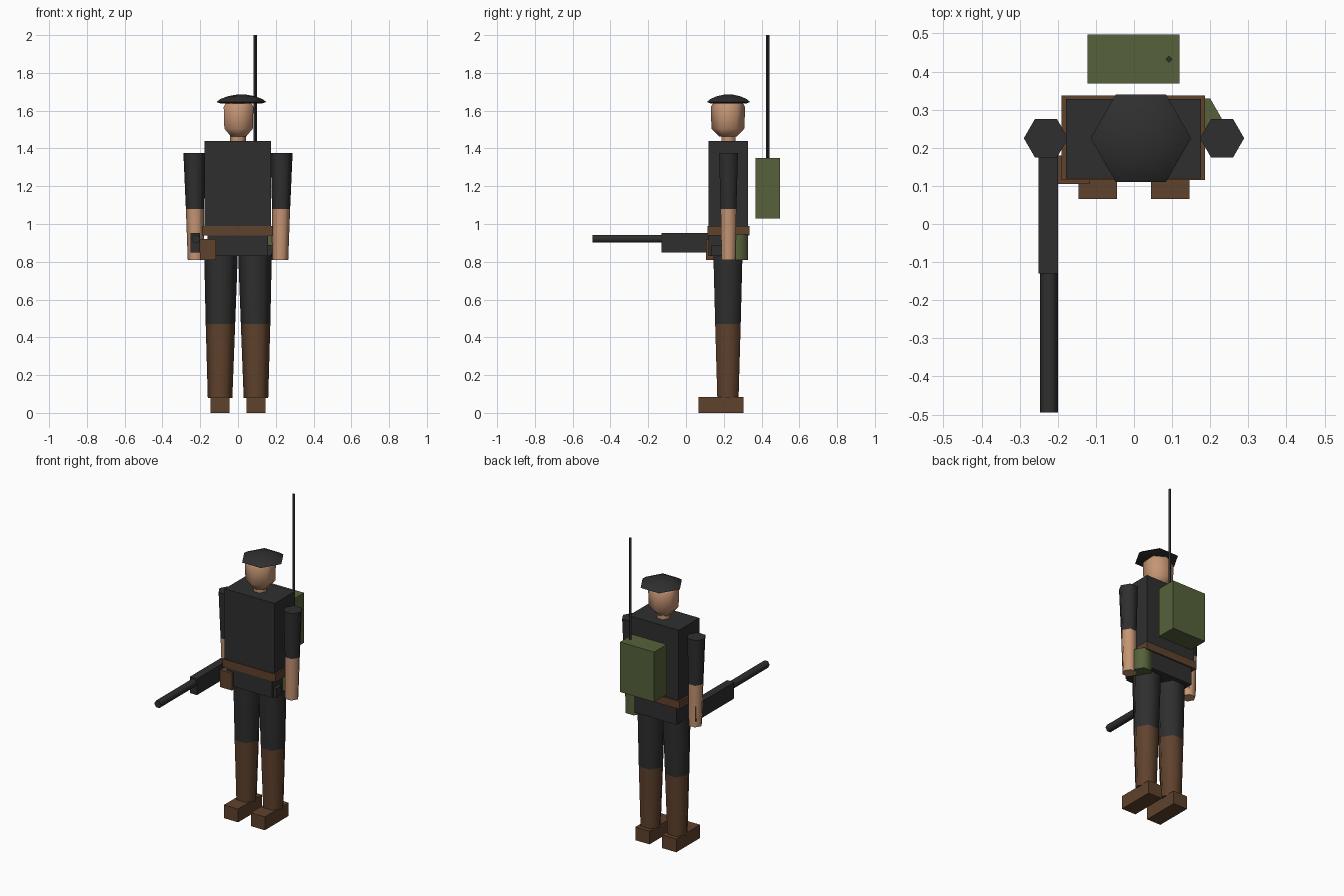
import bpy, bmesh, math
from mathutils import Vector

cube = bpy.data.objects.get("Cube")
if cube:
    bpy.data.objects.remove(cube, do_unlink=True)


def material(name, rgb):
    m = bpy.data.materials.new(name)
    m.use_nodes = True
    m.diffuse_color = (*rgb, 1)
    m.node_tree.nodes["Principled BSDF"].inputs["Base Color"].default_value = (*rgb, 1)
    return m


DARK = material("charcoal cloth", (0.028, 0.028, 0.028))
BROWN = material("brown leather", (0.115, 0.054, 0.026))
GREEN = material("olive green", (0.092, 0.12, 0.042))
SKIN = material("skin", (0.56, 0.30, 0.175))


def finish(name, bm, mats):
    bmesh.ops.recalc_face_normals(bm, faces=bm.faces)
    mesh = bpy.data.meshes.new(name)
    bm.to_mesh(mesh)
    bm.free()
    for m in mats:
        mesh.materials.append(m)
    obj = bpy.data.objects.new(name, mesh)
    bpy.context.collection.objects.link(obj)
    return obj


def box(name, mat, x, y, z):
    """Box from its (low, high) extent on each axis."""
    bm = bmesh.new()
    bmesh.ops.create_cube(bm, size=1)
    for v in bm.verts:
        v.co = Vector([(a + b) / 2 + c * (b - a) for (a, b), c in zip((x, y, z), v.co)])
    return finish(name, bm, [mat])


def tube(name, mats, rings, sides=6, turn=0.0, along_y=False):
    """Capped loft through (x, y, z, radius) rings; each band takes the next material."""
    bm = bmesh.new()
    loops = []
    for x, y, z, r in rings:
        loop = []
        for i in range(sides):
            a = turn + math.tau * i / sides
            u, w = r * math.cos(a), r * math.sin(a)
            loop.append(bm.verts.new((x + u, y, z + w) if along_y else (x + u, y + w, z)))
        loops.append(loop)
    last = len(mats) - 1
    bm.faces.new(loops[0][::-1])
    bm.faces.new(loops[-1]).material_index = last
    for k, (low, high) in enumerate(zip(loops, loops[1:])):
        for i in range(sides):
            j = (i + 1) % sides
            f = bm.faces.new((low[i], low[j], high[j], high[i]))
            f.material_index = min(k, last)
    obj = finish(name, bm, mats)
    bpy.ops.object.select_all(action="DESELECT")
    obj.select_set(True)
    bpy.context.view_layer.objects.active = obj
    bpy.ops.object.shade_smooth_by_angle(angle=math.radians(65))
    return obj


MID = 0.225  # depth of the body's centre line

# Limbs, one set per side
for side, s in (("left", 1), ("right", -1)):
    box(side + "_shoe", BROWN, (s * 0.095 - 0.05, s * 0.095 + 0.05), (0.065, 0.305), (0, 0.085))
    tube(side + "_leg", [BROWN, DARK],
         [(s * 0.095, MID - 0.003, 0.08, 0.065),
          (s * 0.093, MID - 0.003, 0.47, 0.078),
          (s * 0.09, MID - 0.003, 0.84, 0.089)])
    tube(side + "_arm", [SKIN, DARK],
         [(s * 0.224, MID, 0.81, 0.042),
          (s * 0.228, MID, 1.08, 0.048),
          (s * 0.231, MID, 1.375, 0.058)])

# Torso and belt
box("jacket", DARK, (-0.178, 0.176), (0.12, 0.328), (0.97, 1.44))
box("jacket_skirt", DARK, (-0.162, 0.158), (0.12, 0.328), (0.83, 0.96))
box("belt", BROWN, (-0.19, 0.186), (0.115, 0.337), (0.94, 0.99))

# Belt equipment
box("pouch", BROWN, (-0.2, -0.117), (0.105, 0.18), (0.81, 0.92))
box("holster", DARK, (0.14, 0.178), (0.135, 0.19), (0.83, 0.89))
tube("canteen", [GREEN], [(0.17, 0.277, 0.81, 0.06), (0.17, 0.277, 0.945, 0.06)])

# Neck, head and cap
tube("neck", [SKIN], [(0, MID, 1.43, 0.043), (0, MID, 1.5, 0.043)])
tube("head", [SKIN],
     [(0.003, MID - 0.003, 1.462, 0.045), (0.003, MID - 0.003, 1.505, 0.087),
      (0.003, MID - 0.003, 1.62, 0.091), (0.003, MID - 0.003, 1.645, 0.075)],
     turn=math.pi / 2)
tube("cap", [DARK],
     [(0.017, MID, 1.638, 0.108), (0.018, MID, 1.646, 0.132),
      (0.018, MID, 1.662, 0.11), (0.018, MID, 1.677, 0.07),
      (0.018, MID, 1.685, 0.025)])

# Radio pack with aerial
box("radio_pack", GREEN, (-0.122, 0.12), (0.368, 0.497), (1.03, 1.35))
tube("aerial", [DARK], [(0.092, 0.432, 1.3, 0.009), (0.092, 0.432, 2.0, 0.009)], sides=4)

# Gun held in the right hand
box("gun_body", DARK, (-0.251, -0.2), (-0.13, 0.26), (0.848, 0.952))
tube("gun_barrel", [DARK], [(-0.223, -0.12, 0.922, 0.024), (-0.223, -0.495, 0.922, 0.024)],
     along_y=True)
